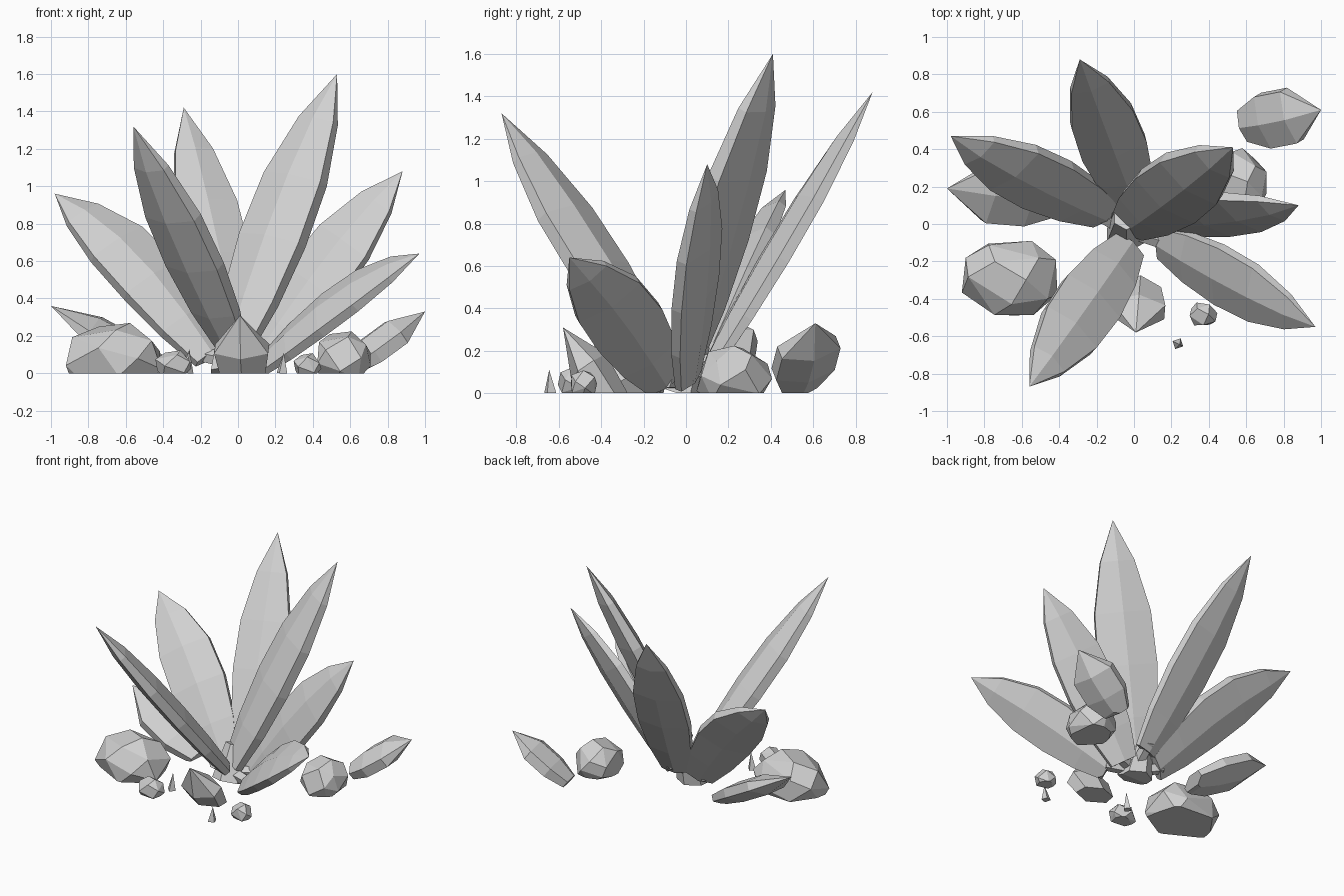
import bpy, bmesh, math, random
from mathutils import Vector, Matrix

random.seed(4)
old = bpy.data.objects.get("Cube")
if old:
    bpy.data.objects.remove(old, do_unlink=True)

# One plain grey for plant and stones
grey = bpy.data.materials.new("pale_grey")
grey.use_nodes = True
grey.diffuse_color = (0.64, 0.64, 0.64, 1)
grey.node_tree.nodes["Principled BSDF"].inputs["Base Color"].default_value = (0.64, 0.64, 0.64, 1)


def finish(bm, name):
    """Trim at the ground, fix normals and add the object to the scene."""
    geom = bm.verts[:] + bm.edges[:] + bm.faces[:]
    bmesh.ops.bisect_plane(bm, geom=geom, dist=0.0001, plane_co=(0, 0, 0),
                           plane_no=(0, 0, 1), clear_inner=True)
    bmesh.ops.holes_fill(bm, edges=[e for e in bm.edges if e.is_boundary], sides=0)
    bmesh.ops.recalc_face_normals(bm, faces=bm.faces[:])
    mesh = bpy.data.meshes.new(name)
    bm.to_mesh(mesh)
    bm.free()
    mesh.materials.append(grey)
    obj = bpy.data.objects.new(name, mesh)
    bpy.context.scene.collection.objects.link(obj)


# Width along the blade, from base to just below the tip
LONG = [(0, .52), (.17, .83), (.38, 1), (.6, .95), (.82, .58)]
SHORT = [(0, .55), (.28, .92), (.62, .92)]
BLUNT = [(0, .75), (.5, 1)]


def leaf(name, base, tip, width, thick, profile=LONG, roll=0, bow=0):
    """Six-sided blade: a ridge on both faces and a narrow rim."""
    base, tip = Vector(base), Vector(tip)
    axis = (tip - base).normalized()
    side = axis.cross(Vector((0, 0, 1))).normalized()
    turn = Matrix.Rotation(math.radians(roll), 3, axis)
    up = turn @ side.cross(axis)
    side = turn @ side
    rim = thick * .45
    section = [(width, -rim), (width, rim), (0, thick),
               (-width, rim), (-width, -rim), (0, -thick)]
    bm = bmesh.new()
    rings = []
    for t, s in profile:
        centre = base.lerp(tip, t) + Vector((0, 0, bow * math.sin(math.pi * t)))
        rings.append([bm.verts.new(centre + side * a * s + up * b * s ** .7)
                      for a, b in section])
    bm.faces.new(rings[0])
    point = bm.verts.new(tip)
    for i in range(6):
        j = (i + 1) % 6
        for low, high in zip(rings, rings[1:]):
            bm.faces.new((low[i], low[j], high[j], high[i]))
        bm.faces.new((rings[-1][i], rings[-1][j], point))
    finish(bm, name)


def rock(name, centre, radii, count=18):
    """Faceted stone: the hull of loosely spread points on an ellipsoid."""
    bm = bmesh.new()
    for i in range(count):
        z = 1 - 2 * (i + .5) / count
        a = i * math.pi * (3 - math.sqrt(5)) + random.uniform(-.25, .25)
        r = math.sqrt(1 - z * z)
        p = (r * math.cos(a), r * math.sin(a), z)
        bm.verts.new([c + q * s * 1.04 for c, q, s in zip(centre, p, radii)])
    hull = bmesh.ops.convex_hull(bm, input=bm.verts[:])
    bmesh.ops.delete(bm, geom=hull["geom_interior"], context='VERTS')
    bmesh.ops.dissolve_limit(bm, angle_limit=math.radians(12),
                             verts=bm.verts[:], edges=bm.edges[:])
    finish(bm, name)


def taper(name, start, end, r1, r2, sides):
    """Tapered prism between two points."""
    start, end = Vector(start), Vector(end)
    bm = bmesh.new()
    turn = (end - start).to_track_quat('Z', 'Y').to_matrix().to_4x4()
    bmesh.ops.create_cone(bm, cap_ends=True, segments=sides, radius1=r1, radius2=r2,
                          depth=(end - start).length,
                          matrix=Matrix.Translation((start + end) / 2) @ turn)
    finish(bm, name)


# Tall standing leaves, some twisted to face forward
leaf("tall_leaf", (-.03, -.01, .12), (.53, .41, 1.6), .2, .08, roll=18, bow=.03)
leaf("back_leaf", (.0, .12, .13), (-.29, .88, 1.42), .18, .06, roll=-5)
leaf("front_leaf", (-.03, -.12, .13), (-.56, -.87, 1.32), .18, .075, roll=-6)
leaf("left_side_leaf", (.1, .01, .06), (.88, .10, 1.08), .18, .06, roll=55, bow=.03)
leaf("right_side_leaf", (-.15, .05, .09), (-.98, .47, .96), .19, .07, roll=-36, bow=.08)
leaf("front_corner_leaf", (.14, -.1, .05), (.97, -.55, .64), .18, .06, roll=40, bow=.04)

# Short leaves resting on the ground
leaf("low_left_leaf", (.59, .53, .03), (1, .61, .33), .16, .085, SHORT, roll=12)
leaf("low_right_leaf", (-.4, .14, .03), (-1, .19, .36), .18, .075, SHORT, roll=-15)
leaf("low_front_leaf", (.03, -.34, -.05), (.01, -.58, .31), .145, .1, BLUNT)

# Woody core with short stalks reaching the leaf bases
taper("core", (-.04, -.04, 0), (-.04, .04, .24), .12, .075, 6)
stalks = [(-.2, .06, .1), (-.07, -.18, .17), (.17, -.1, .06), (.01, .17, .18), (.14, .01, .09)]
for i, end in enumerate(stalks):
    taper(f"stalk_{i + 1}", (-.03, -.03, .06), end, .045, .04, 5)

# Stones
rock("large_stone", (-.66, -.29, .07), (.27, .21, .2), 22)
rock("side_stone", (.56, .22, .075), (.155, .18, .15), 22)
rock("small_stone", (-.345, -.53, .045), (.1, .08, .08), 14)
rock("pebble", (.37, -.485, .04), (.075, .07, .07), 14)

# Tiny sprouts
taper("front_sprout", (.235, -.64, 0), (.245, -.645, .11), .032, 0, 4)
taper("inner_sprout", (-.27, -.39, 0), (-.26, -.39, .13), .032, 0, 4)
